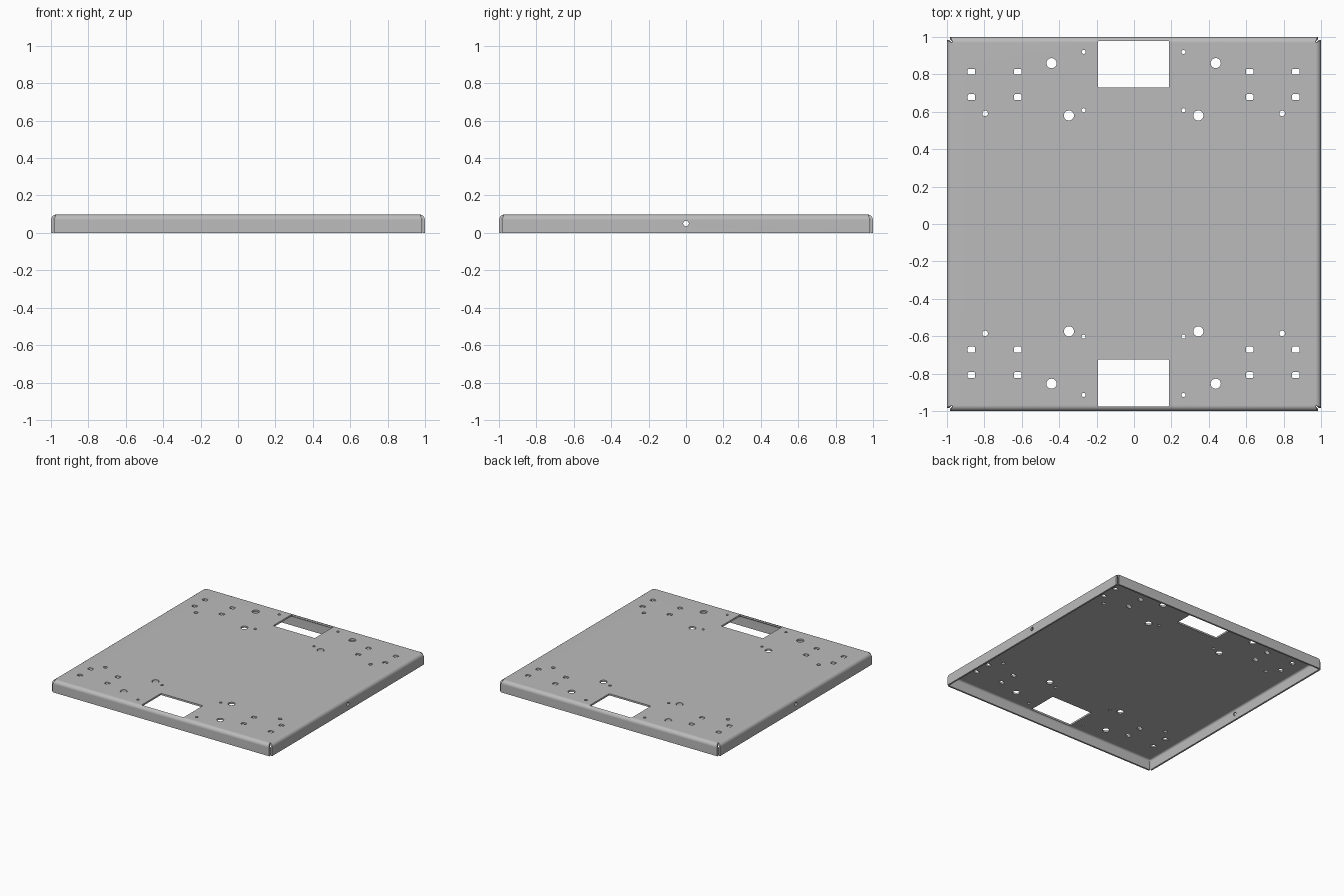
import bpy, bmesh, math
from mathutils import Matrix, Vector

cube = bpy.data.objects.get("Cube")
if cube:
    bpy.data.objects.remove(cube, do_unlink=True)

TOP, BEND, THICK, STEPS = 0.098, 0.03, 0.014, 6
FLAT = 1 - BEND          # half width of the flat panel
FLANGE = 0.984           # half length of each folded flange

steel = bpy.data.materials.new("grey steel")
steel.use_nodes = True
steel.diffuse_color = (0.5, 0.5, 0.5, 1)
steel.node_tree.nodes["Principled BSDF"].inputs["Base Color"].default_value = (0.5, 0.5, 0.5, 1)


def make_object(name, bm):
    mesh = bpy.data.meshes.new(name)
    bm.to_mesh(mesh)
    bm.free()
    ob = bpy.data.objects.new(name, mesh)
    bpy.context.collection.objects.link(ob)
    mesh.materials.append(steel)
    return ob


def add_prism(bm, size, radius, matrix, depth):
    """Prism with a rounded rectangle outline; a full radius gives a circle."""
    ring = []
    for q in range(4):
        sx, sy = ((1, 1), (-1, 1), (-1, -1), (1, -1))[q]
        for i in range(7):
            a = math.pi / 2 * (q + i / 6)
            ring.append(((size[0] / 2 - radius) * sx + radius * math.cos(a),
                         (size[1] / 2 - radius) * sy + radius * math.sin(a)))
    verts = [bm.verts.new(matrix @ Vector((x, y, -depth / 2))) for x, y in ring]
    bmesh.ops.remove_doubles(bm, verts=verts, dist=1e-5)
    verts = [v for v in verts if v.is_valid]
    face = bm.faces.new(verts)
    out = bmesh.ops.extrude_face_region(bm, geom=[face], use_keep_orig=True)
    moved = [g for g in out["geom"] if isinstance(g, bmesh.types.BMVert)]
    shift = matrix.to_3x3() @ Vector((0, 0, depth))
    bmesh.ops.translate(bm, verts=moved, vec=shift)


# Folded sheet: flat panel, then a bend and a flange down each side
bm = bmesh.new()
bm.faces.new([bm.verts.new((x * FLAT, y * FLAT, TOP))
              for x, y in ((-1, -1), (1, -1), (1, 1), (-1, 1))])
profile = []
for i in range(STEPS + 1):
    a = math.pi / 2 * i / STEPS
    profile.append((FLAT + (FLANGE - FLAT) * i / STEPS,
                    FLAT + BEND * math.sin(a),
                    TOP - BEND + BEND * math.cos(a)))
profile.append((FLANGE, 1, 0))
for side in range(4):
    turn = Matrix.Rotation(side * math.pi / 2, 3, "Z")
    rows = [[bm.verts.new(turn @ Vector((s * half, -out, z))) for s in (-1, 1)]
            for half, out, z in profile]
    for upper, lower in zip(rows, rows[1:]):
        bm.faces.new((upper[0], lower[0], lower[1], upper[1]))
bmesh.ops.remove_doubles(bm, verts=bm.verts, dist=1e-4)
bmesh.ops.recalc_face_normals(bm, faces=bm.faces)
panel = next(f for f in bm.faces if len({round(v.co.z, 4) for v in f.verts}) == 1)
if panel.normal.z < 0:
    bmesh.ops.reverse_faces(bm, faces=bm.faces)
tray = make_object("folded_panel", bm)

# Cutter for all openings
bm = bmesh.new()
holes = [  # x, y, width, depth, corner radius
    (0.439, 0.857, 0.054, 0.054, 0.027),
    (0.346, 0.577, 0.054, 0.054, 0.027),
    (0.267, 0.917, 0.022, 0.022, 0.011),
    (0.267, 0.605, 0.022, 0.022, 0.011),
    (0.794, 0.588, 0.030, 0.030, 0.015),
]
holes += [(x, y, 0.04, 0.032, 0.008) for x in (0.62, 0.867) for y in (0.675, 0.811)]
for sy in (-1, 1):
    for sx in (-1, 1):
        for x, y, w, d, r in holes:
            add_prism(bm, (w, d), r, Matrix.Translation((sx * x - 0.002, sy * y + 0.003, TOP)), 0.08)
    # Large opening near the front and back edges
    add_prism(bm, (0.38, 0.25), 0.006, Matrix.Translation((-0.002, sy * 0.852 + 0.002, TOP)), 0.1)
    # Round hole in each side flange
    add_prism(bm, (0.03, 0.03), 0.015,
              Matrix.Translation((sy, 0, 0.05)) @ Matrix.Rotation(math.pi / 2, 4, "Y"), 0.08)
bmesh.ops.recalc_face_normals(bm, faces=bm.faces)
cutter = make_object("hole_cutter", bm)
cutter.hide_render = True

# Thickness and openings
solid = tray.modifiers.new("thickness", "SOLIDIFY")
solid.thickness = THICK
solid.offset = -1
solid.use_even_offset = True
cut = tray.modifiers.new("openings", "BOOLEAN")
cut.object = cutter
cut.operation = "DIFFERENCE"
cut.solver = "EXACT"

bpy.ops.object.select_all(action="DESELECT")
tray.select_set(True)
bpy.context.view_layer.objects.active = tray
for name in ("thickness", "openings"):
    bpy.ops.object.modifier_apply(modifier=name)
bpy.data.objects.remove(cutter, do_unlink=True)

# Smooth bends, crisp edges, flat panels
bpy.ops.object.shade_smooth_by_angle(angle=math.radians(30))
weighted = tray.modifiers.new("weighted normals", "WEIGHTED_NORMAL")
weighted.keep_sharp = True
